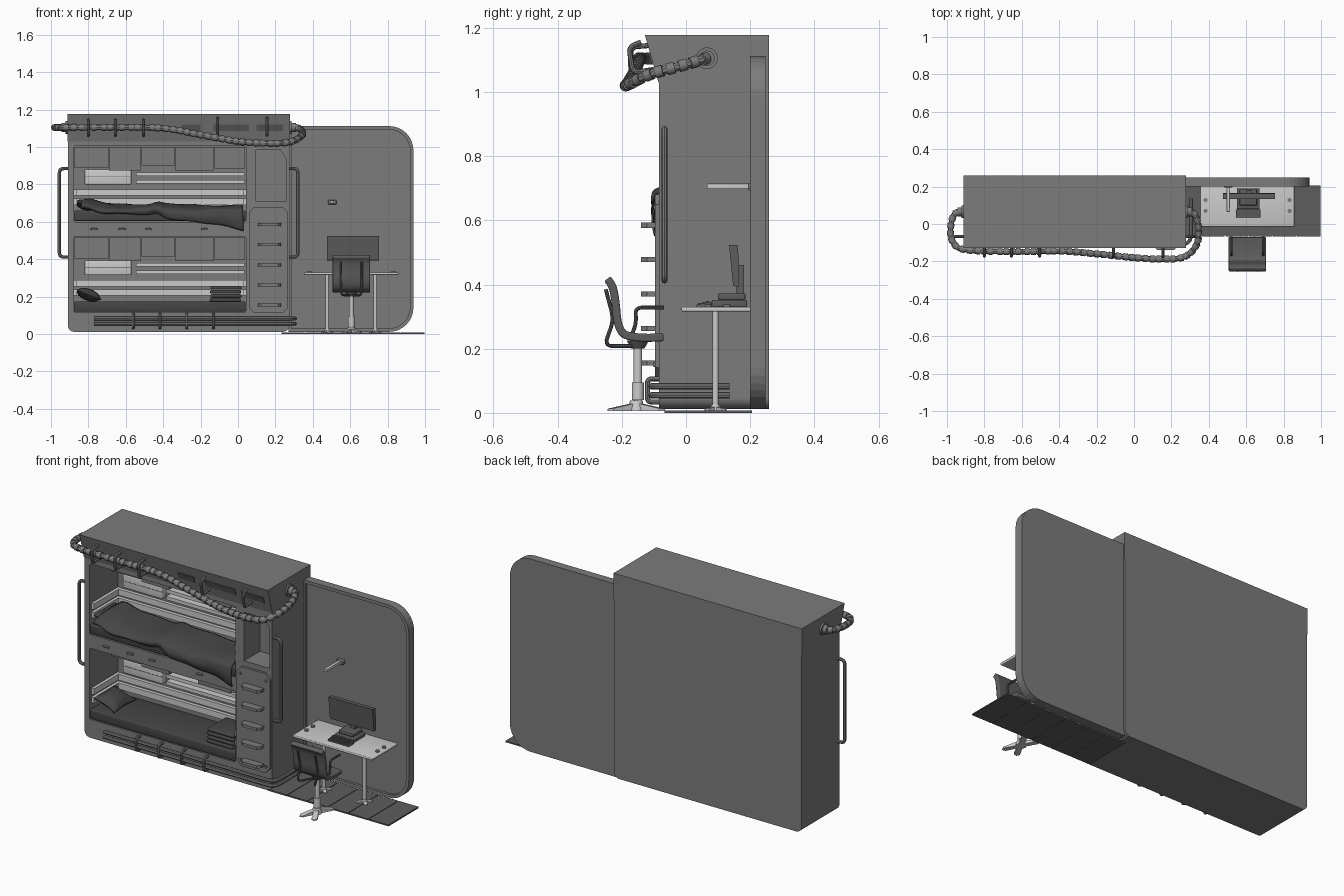
import bpy, bmesh, math, random
from mathutils import Vector, Matrix

if "Cube" in bpy.data.objects:
    bpy.data.objects.remove(bpy.data.objects["Cube"])

random.seed(3)
MATS = {}
for key, v in (("light", 0.62), ("body", 0.2), ("dark", 0.11), ("cloth", 0.06)):
    MATS[key] = bpy.data.materials.new(key + "_grey")
    MATS[key].diffuse_color = (v, v, v, 1)


def finish(ob, mat="body", smooth=False):
    ob.data.materials.append(MATS[mat])
    if smooth:
        bpy.ops.object.select_all(action='DESELECT')
        ob.select_set(True)
        bpy.context.view_layer.objects.active = ob
        bpy.ops.object.shade_smooth_by_angle(angle=math.radians(40))
    else:
        ob.data.shade_flat()
    return ob


def from_bm(name, bm, mat="body", smooth=False):
    bmesh.ops.recalc_face_normals(bm, faces=bm.faces)
    me = bpy.data.meshes.new(name)
    bm.to_mesh(me)
    bm.free()
    ob = bpy.data.objects.new(name, me)
    bpy.context.collection.objects.link(ob)
    return finish(ob, mat, smooth)


def box(name, x, y, z, mat="body", bevel=0.0):
    bm = bmesh.new()
    bmesh.ops.create_cube(bm, size=1)
    for v in bm.verts:
        v.co = [(r[0] + r[1]) / 2 + c * (r[1] - r[0]) for c, r in zip(v.co, (x, y, z))]
    if bevel:
        bmesh.ops.bevel(bm, geom=bm.edges[:], offset=bevel, segments=3, profile=0.5, affect='EDGES')
    return from_bm(name, bm, mat, bevel > 0)


def prism(name, pts, axis, lo, hi, mat="body", smooth=False):
    """Extrude a 2D outline along an axis; the two other axes keep their order."""
    place = {'x': lambda a, b, h: (h, a, b), 'y': lambda a, b, h: (a, h, b), 'z': lambda a, b, h: (a, b, h)}[axis]
    bm = bmesh.new()
    rows = [[bm.verts.new(place(a, b, h)) for a, b in pts] for h in (lo, hi)]
    n = len(pts)
    for r in rows:
        bm.faces.new(r)
    for i in range(n):
        bm.faces.new((rows[0][i], rows[0][(i + 1) % n], rows[1][(i + 1) % n], rows[1][i]))
    return from_bm(name, bm, mat, smooth)


def rounded(x0, z0, x1, z1, radii, seg=8):
    """Rectangle outline; radii run bottom-left, bottom-right, top-right, top-left."""
    out = []
    for k, (cx, cz, r) in enumerate(zip((x0, x1, x1, x0), (z0, z0, z1, z1), radii)):
        cx += r if k in (0, 3) else -r
        cz += r if k < 2 else -r
        for i in range(seg + 1 if r else 1):
            a = math.pi + (k + i / seg) * math.pi / 2
            out.append((cx + r * math.cos(a), cz + r * math.sin(a)))
    return out


def spline(ctrl, steps):
    """Smooth path through the control points."""
    ext, path = [ctrl[0]] + ctrl + [ctrl[-1]], []
    for p0, p1, p2, p3 in zip(ext, ext[1:], ext[2:], ext[3:]):
        for t in (k / steps for k in range(steps)):
            path.append(.5 * (2 * p1 + (p2 - p0) * t + (2 * p0 - 5 * p1 + 4 * p2 - p3) * t * t
                              + (3 * p1 - p0 - 3 * p2 + p3) * t ** 3))
    return path + [ctrl[-1]]


def curve_mesh(name, loops, cyclic, mat, smooth, **settings):
    cu = bpy.data.curves.new(name, 'CURVE')
    for k, val in settings.items():
        setattr(cu, k, val)
    for pts in loops:
        sp = cu.splines.new('POLY')
        sp.points.add(len(pts) - 1)
        for p, c in zip(sp.points, pts):
            p.co = (*c, 1) if len(c) == 3 else (*c, 0, 1)
        sp.use_cyclic_u = cyclic
    ob = bpy.data.objects.new(name, cu)
    bpy.context.collection.objects.link(ob)
    bpy.ops.object.select_all(action='DESELECT')
    ob.select_set(True)
    bpy.context.view_layer.objects.active = ob
    bpy.ops.object.convert(target='MESH')
    return finish(bpy.context.view_layer.objects.active, mat, smooth)


def plate(name, loops, y0, y1):
    """Upright plate with holes: first outline is the rim, the rest are holes."""
    ob = curve_mesh(name, loops, True, "body", False, dimensions='2D', fill_mode='BOTH', extrude=(y1 - y0) / 2)
    ob.data.transform(Matrix.Translation((0, (y0 + y1) / 2, 0)) @ Matrix.Rotation(math.pi / 2, 4, 'X'))


def tube(name, pts, r, fillet=0.03, mat="body"):
    pts = [Vector(p) for p in pts]
    path = [pts[0]]
    for a, b, c in zip(pts, pts[1:], pts[2:]):
        f = min(fillet, (a - b).length * .49, (c - b).length * .49)
        p, q = b + (a - b).normalized() * f, b + (c - b).normalized() * f
        path += [p.lerp(b, t / 5).lerp(b.lerp(q, t / 5), t / 5) for t in range(6)]
    path.append(pts[-1])
    curve_mesh(name, [[tuple(p) for p in path]], False, mat, True, dimensions='3D',
               bevel_depth=r, bevel_resolution=2, use_fill_caps=True)


def cyl(name, a, b, r, r2=None, mat="body", seg=16):
    a, b = Vector(a), Vector(b)
    bm = bmesh.new()
    rot = (b - a).to_track_quat('Z', 'Y').to_matrix().to_4x4()
    bmesh.ops.create_cone(bm, cap_ends=True, segments=seg, radius1=r, radius2=r if r2 is None else r2,
                          depth=(b - a).length, matrix=Matrix.Translation((a + b) / 2) @ rot)
    from_bm(name, bm, mat, True)


# cabinet body with two bunk openings and a niche
outline = rounded(-0.91, 0.012, 0.275, 1.035, (.035, .035, 0, 0))
bunks = [rounded(-0.877, z, 0.042, z + .405, (.008,) * 4, 2) for z in (.117, .6)]
niche = [(.097, .71), (.257, .71), (.257, .94), (.225, .987), (.097, .987)]
plate("cabinet_frame", [outline] + bunks + [niche], -0.084, 0.17)
prism("cabinet_back", outline, 'y', 0.17, 0.258)
box("niche_back", (.09, .265), (.06, .165), (.70, .99))

# roof box with slanted front
prism("roof_box", [(-.128, 1.177), (.258, 1.177), (.258, 1.03), (-.086, 1.03)], 'x', -0.912, 0.277)
for i, (a, b) in enumerate(((-.3, -.2), (-.13, .06), (.1, .24))):
    prism(f"roof_vent_{i}", [(-.117, 1.12), (-.106, 1.085), (-.09, 1.085), (-.09, 1.12)], 'x', a, b, "dark")

# bunk interiors
for tag, dz in (("upper", 0), ("lower", -.485)):
    box(tag + "_mattress", (-.876, .041), (-.086, .17), (.605 + dz, .66 + dz), "cloth", .008)
    for j, z in enumerate((.69, .74)):
        z += dz
        prism(f"{tag}_guard_{j}", [(-.877, -.07), (-.877, .17), (.042, .17), (.042, -.07), (.028, -.07),
                                   (.028, .15), (-.86, .15), (-.86, -.07)], 'z', z, z + .034, "light")
    edges = (-.875, -.69, -.515, -.335, -.125, .04)
    for j, (a, b) in enumerate(zip(edges, edges[1:])):
        drop = (.89, .875, .90, .875, .885)[j] + dz
        box(f"{tag}_locker_{j}", (a, b - .003), (.11 + .006 * (j % 2), .17), (drop, 1.0 + dz))
    box(tag + "_wall_pad", (-.82, -.57), (.13, .17), (.80 + dz, .88 + dz), "light", .006)
    box(tag + "_pad_seam", (-.82, -.57), (.129, .135), (.839 + dz, .843 + dz))
    for z in (.805, .845):
        box(tag + "_shelf_rail", (-.545, .035), (.13, .17), (z + dz, z + .02 + dz), "light")


def pillow(name, loc, size, rot):
    bm = bmesh.new()
    bmesh.ops.create_cube(bm, size=2)
    bmesh.ops.subdivide_edges(bm, edges=bm.edges[:], cuts=7, use_grid_fill=True)
    for v in bm.verts:
        x, y = v.co.x, v.co.y
        v.co.z *= .08 + .92 * ((1 - x * x) * (1 - y * y)) ** .5
        v.co.x *= 1 - .12 * (1 - y * y)
        v.co.y *= 1 - .12 * (1 - x * x)
    bmesh.ops.scale(bm, vec=size, verts=bm.verts)
    bmesh.ops.transform(bm, matrix=Matrix.Translation(loc) @ Matrix.Rotation(rot, 4, 'Y'), verts=bm.verts)
    from_bm(name, bm, "cloth", True)


pillow("lower_pillow", (-.80, .03, .21), (.073, .1, .032), .35)
pillow("upper_pillow", (-.82, .03, .69), (.055, .1, .026), .35)
for i in range(4):
    o = random.uniform(-.006, .006)
    box(f"folded_blanket_{i}", (-.148 + o, .018 + o), (-.07, .10), (.172 + i * .022, .192 + i * .022), "cloth", .009)

# rumpled blanket hanging over the front edge of the upper bunk
bm = bmesh.new()
bmesh.ops.create_grid(bm, x_segments=48, y_segments=28, size=1)
for v in bm.verts:
    u, t = (v.co.x + 1) / 2, (1 - v.co.y) / 2
    crease = .004 * math.sin(13 * u + 3 * t) + .002 * math.sin(29 * u - 5 * t) + .012 * math.exp(-((u - .47) / .04) ** 2)
    top = .7 - .012 * u + crease + .022 * math.exp(-((u - .03) / .07) ** 2)
    s = max(0, (t - .7) / .3)
    y, z = .13 - .225 * min(t, .7) / .7, top - .025 * min(t / .7, 1) ** 4
    if s:
        y, z = y - .012 * math.sin(s * 3) + crease * s, z - (.025 + .085 * u ** 2) * s
    v.co = (-.83 + .85 * u + .02 * t * (u - .5), y, z)
blanket = from_bm("upper_blanket", bm, "cloth", True)
blanket.modifiers.new("thickness", 'SOLIDIFY').thickness = .006

# small lamps on the beam between bunks
for i, x in enumerate((-.77, -.62, -.48, -.18)):
    box(f"beam_light_{i}", (x - .018, x + .018), (-.096, -.08), (.556, .566), "body", .003)

# ladder board and steps
c = .03
prism("ladder_board", [(.058 + c, .112), (.268 - c, .112), (.268, .112 + c), (.268, .68 - c), (.268 - c, .68),
                       (.058 + c, .68), (.058, .68 - c), (.058, .112 + c)], 'y', -.096, -.08)
for i in range(5):
    z = .156 + i * .1072
    prism(f"ladder_step_{i}", [(.108, -.09), (.108, -.122), (.124, -.14), (.214, -.14), (.23, -.122), (.23, -.09)],
          'z', z - .008, z + .008)
for x in (.082, .245):
    for z in (.15, .64):
        cyl("ladder_bolt", (x, -.09, z), (x, -.102, z), .007)

# side grab handles
for side, x, wall in (("left", -.955, -.905), ("right", .32, .27)):
    tube(side + "_grab_handle", [(wall, -.067, .885), (x, -.067, .885), (x, -.067, .412), (wall, -.067, .412)], .009)

# lower pipes with clamps
for i, z in enumerate((.055, .083)):
    tube(f"base_pipe_{i}", [(-.77, -.108, z), (.305, -.108, z), (.305, .135, z)], .010, .05)
for i in range(4):
    x = -.56 + i * .143
    tube(f"pipe_clamp_{i}", [(x, -.08, .106), (x, -.12, .106), (x, -.12, .034), (x, -.08, .034)], .008, .015)

# hose hooks, sockets and ribbed hose
for i, x in enumerate((-.8, -.655, -.505)):
    tube(f"hose_hook_{i}", [(x, -.11, 1.145), (x, -.172, 1.14), (x, -.172, 1.06), (x, -.09, 1.065)], .008, .02)
for i, x in enumerate((-.11, .155)):
    tube(f"hose_hook_{i + 3}", [(x, -.10, 1.07), (x, -.165, 1.06), (x, -.178, 1.14), (x, -.14, 1.155)], .008, .02)
for a, b in ((-.91, -.945), (.272, .31)):
    cyl("hose_socket", (a, .065, 1.105), (b, .065, 1.105), .024)
    cyl("socket_flange", (a, .065, 1.105), (a + (b - a) * .35, .065, 1.105), .034)
path = spline([Vector(p) for p in [
    (-.92, .065, 1.105), (-.962, .05, 1.105), (-.981, -.03, 1.104), (-.966, -.10, 1.104), (-.9, -.138, 1.104),
    (-.65, -.148, 1.105), (-.4, -.145, 1.1), (-.2, -.16, 1.065), (0, -.18, 1.03), (.15, -.188, 1.02),
    (.27, -.175, 1.025), (.335, -.11, 1.055), (.345, -.02, 1.08), (.325, .05, 1.1), (.29, .065, 1.105)]], 16)
tube("hose_core", path, .0145, .001)
travel, n = 0, 0
for a, b in zip(path, path[1:]):
    travel += (b - a).length
    if travel > n * .038 + .03:
        d = (b - a).normalized() * .0125
        cyl(f"hose_rib_{n}", b - d, b + d, .0185, seg=12)
        n += 1

# rounded wall panel beside the bunks
plate("wall_rim", [rounded(.27, .012, .938, 1.112, (0, .13, .13, 0)),
                   rounded(.285, .03, .92, 1.094, (0, .115, .115, 0))], .2, .222)
prism("wall_panel", rounded(.27, .012, .938, 1.112, (0, .13, .13, 0)), 'y', .215, .248)
box("wall_hook_base", (.482, .526), (.195, .218), (.693, .717), "body", .004)
box("wall_hook_arm", (.495, .513), (.065, .2), (.697, .714), "light", .003)

# floor mat slats
for i in range(6):
    x = .232 + i * .128
    box(f"mat_slat_{i}", (x, x + .124), (-.067, .205), (0, .008), "dark")
box("mat_base", (.235, .998), (-.06, .2), (.001, .005), "dark")


def cross_foot(name, x, y, dx, dy, rise, hub):
    """Four tapering wedge toes round a hub."""
    for i, (sx, sy) in enumerate(((1, 1), (1, -1), (-1, -1), (-1, 1))):
        e = Vector((dx * sx, dy * sy, 0))
        w = Vector((-e.y, e.x, 0)).normalized() * hub * .55
        bm = bmesh.new()
        for p, h in ((w * .8, rise), (w * -.8, rise), (e + w, .008), (e - w, .008), (e * 1.15, .006)):
            bm.verts.new((x + p.x, y + p.y, .006))
            bm.verts.new((x + p.x, y + p.y, .006 + h))
        bmesh.ops.convex_hull(bm, input=bm.verts)
        from_bm(f"{name}_toe_{i}", bm, "light")
    cyl(name + "_hub", (x, y, .006), (x, y, .012 + rise), hub, hub * .7, "light")


# desk
box("desk_top", (.354, .857), (-.015, .215), (.316, .33), "light", .004)
for i, x in enumerate((.477, .734)):
    cyl(f"desk_leg_{i}", (x, .092, .01), (x, .092, .318), .0095, mat="light")
    cross_foot(f"desk_foot_{i}", x, .092, .027, .027, .014, .018)
for x in (.383, .832):
    for y in (.07, .128):
        cyl("desk_knob", (x, y, .328), (x, y, .338), .011)

# monitor, stand and console
prism("monitor", [(.147, .395), (.166, .393), (.162, .522), (.134, .524)], 'x', .477, .755, "dark")
box("monitor_arm", (.60, .63), (.158, .18), (.36, .46), "dark")
box("console_base", (.55, .672), (.08, .19), (.33, .352), "dark", .004)
box("console_top", (.565, .657), (.1, .185), (.352, .372), "dark", .004)
prism("keyboard", [(.032, .33), (.032, .337), (.078, .346), (.078, .33)], 'x', .545, .677, "dark")
for j in range(3):
    box(f"key_row_{j}", (.553, .669), (.037 + j * .013, .046 + j * .013), (.335, .343 + j * .003), "dark")

# chair
cy, cx = -.15, .606
mid = spline([Vector(p) for p in [(-.245, .418), (-.228, .39), (-.219, .34), (-.213, .285), (-.198, .25),
                                  (-.17, .238), (-.12, .234), (-.07, .236)]], 4)
front, back = [], []
for i, p in enumerate(mid):
    d = (mid[min(i + 1, len(mid) - 1)] - mid[max(i - 1, 0)]).normalized()
    w = Vector((-d.y, d.x)) * .0125
    front.append(tuple(p + w))
    back.append(tuple(p - w))
seat = prism("seat_shell", front + back[::-1], 'x', cx - .1, cx + .1, "dark", True)
bev = seat.modifiers.new("soft_edges", 'BEVEL')
bev.width, bev.segments, bev.angle_limit = .009, 3, math.radians(50)
for s in (-1, 1):
    x = cx + s * .085
    tube("chair_arm", [(x, -.17, .24), (x, -.155, .28), (x, -.158, .328), (x, -.068, .328)], .006, .02, "dark")
    tube("back_frame", [(x - s * .03, -.25, .385), (x - s * .03, -.225, .29), (x - s * .03, -.255, .208),
                        (cx, cy, .208)], .006, .03, "dark")
cyl("chair_column", (cx, cy, .03), (cx, cy, .226), .013, mat="light")
cyl("column_sleeve", (cx, cy, .04), (cx, cy, .095), .019, mat="light")
cyl("seat_mount", (cx, cy, .2), (cx, cy, .226), .02, .035, "dark")
cross_foot("chair_base", cx, cy - .005, .04, .078, .026, .028)

for m in bpy.data.materials:
    if m.users and not m.is_grease_pencil:
        m.use_nodes = True
        m.node_tree.nodes["Principled BSDF"].inputs["Base Color"].default_value = m.diffuse_color
